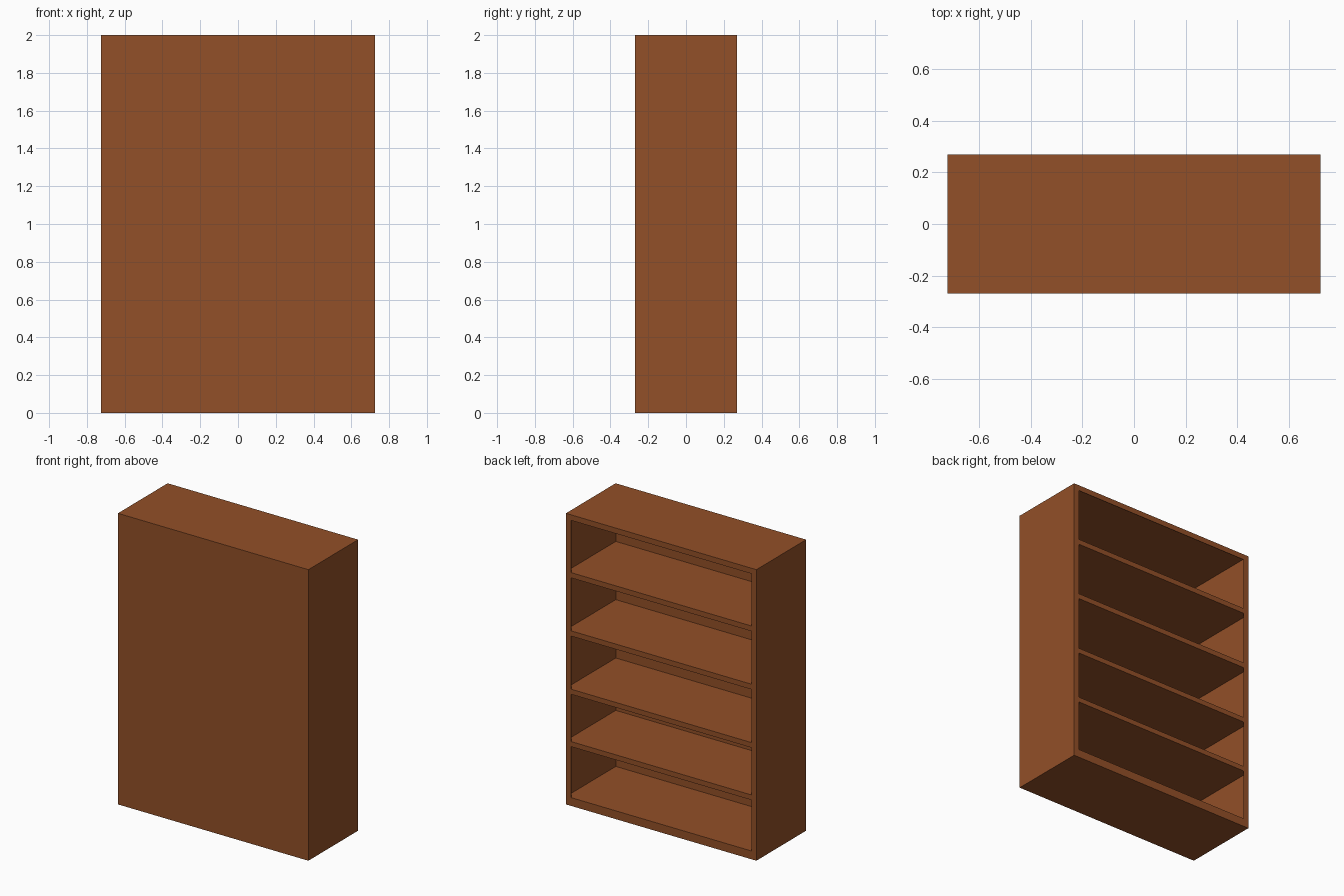
import bpy

if "Cube" in bpy.data.objects:
    bpy.data.objects.remove(bpy.data.objects["Cube"])

W, D, H = 0.724, 0.27, 2.0   # half width, half depth, height
T = 0.004                    # thin sheet thickness
FRAME = 0.038                # visible frame width around the open side

wood = bpy.data.materials.new("wood")
wood.diffuse_color = (0.29, 0.08, 0.021, 1)
wood.use_nodes = True
wood.node_tree.nodes["Principled BSDF"].inputs["Base Color"].default_value = wood.diffuse_color


def box(name, x0, x1, y0, y1, z0, z1):
    bpy.ops.mesh.primitive_cube_add(
        size=1, location=((x0 + x1) / 2, (y0 + y1) / 2, (z0 + z1) / 2))
    ob = bpy.context.object
    ob.name = name
    ob.scale = (x1 - x0, y1 - y0, z1 - z0)
    bpy.ops.object.transform_apply(location=False, rotation=False, scale=True)
    ob.data.materials.append(wood)
    return ob


# Thin outer shell: closed front, sides and top
box("front_panel", -W, W, -D, -D + T, 0, H)
box("top_panel", -W + T, W - T, -D + T, D - T, H - T, H)
for side, s in (("left", -1), ("right", 1)):
    a, b = sorted((s * W, s * (W - T)))
    box(side + "_side_panel", a, b, -D + T, D, 0, H)
    # Face frame stile on the open side
    a, b = sorted((s * (W - T), s * (W - FRAME)))
    box(side + "_frame_stile", a, b, D - T, D, 0, H)
box("top_frame_rail", -W + FRAME, W - FRAME, D - T, D, H - FRAME, H)

# Solid base and shelves, flush with the frame between the stiles
levels = [(0, 0.057), (0.407, 0.442), (0.767, 0.802),
          (1.167, 1.203), (1.567, 1.603)]
for i, (z0, z1) in enumerate(levels):
    name = "base" if i == 0 else f"shelf_{i}"
    box(name, -W + T, W - T, -D + T, D - T, z0, z1)
    box(name + "_front_rail", -W + FRAME, W - FRAME, D - T, D, z0, z1)
